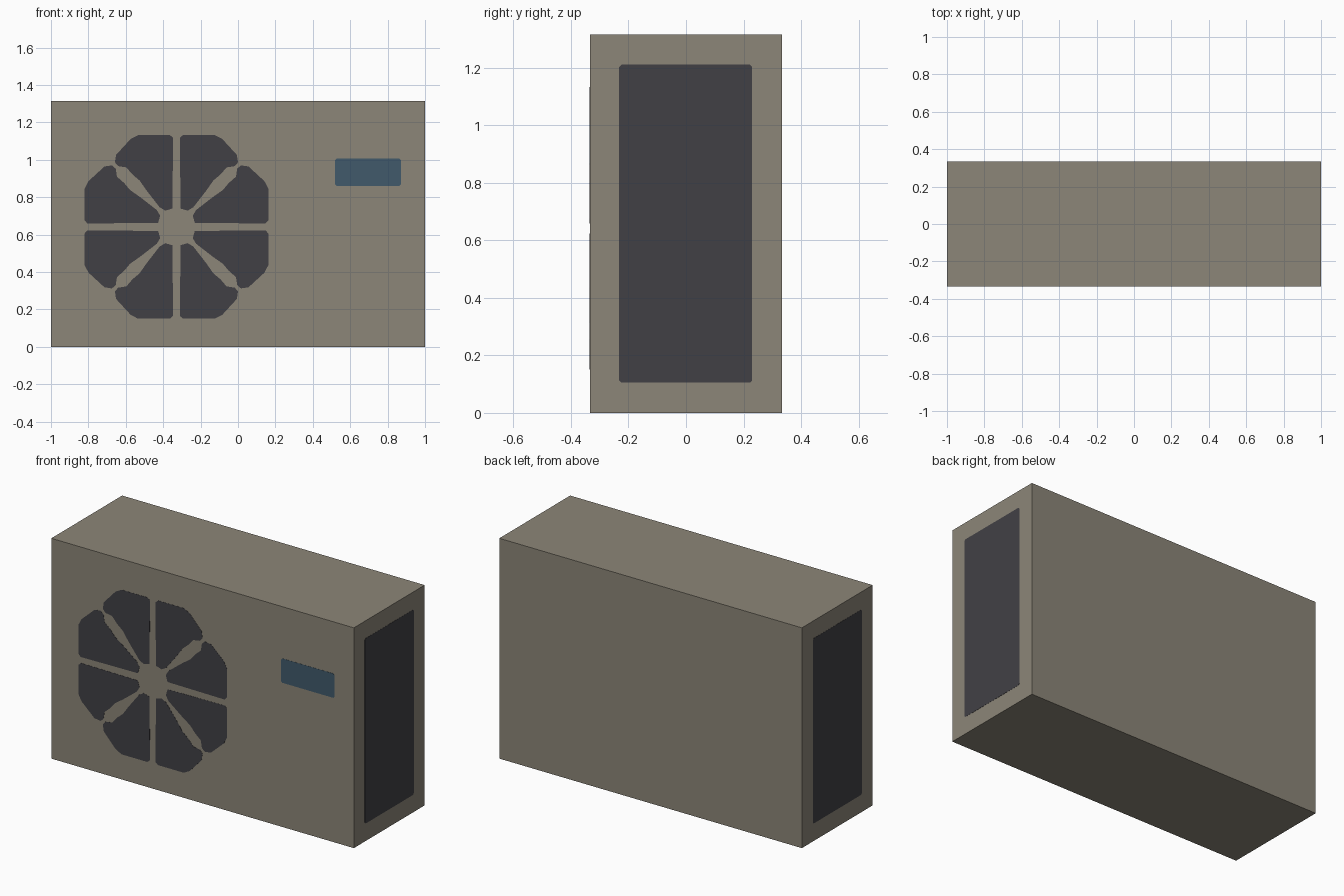
import bpy, bmesh
from mathutils import Vector

if "Cube" in bpy.data.objects:
    bpy.data.objects.remove(bpy.data.objects["Cube"])

HX, HY, H = 0.999, 0.334, 1.315   # body half length, half depth, height
T = 0.001                         # how far the plates stand proud


def material(name, rgb):
    m = bpy.data.materials.new(name)
    m.diffuse_color = (*rgb, 1.0)
    m.use_nodes = True
    m.node_tree.nodes["Principled BSDF"].inputs["Base Color"].default_value = m.diffuse_color
    return m


BEIGE = material("warm grey casing", (0.262, 0.238, 0.188))
DARK = material("dark vent", (0.053, 0.051, 0.060))
BLUE = material("blue grey panel", (0.053, 0.102, 0.147))


def finish(bm, name, mat):
    bmesh.ops.recalc_face_normals(bm, faces=bm.faces[:])
    me = bpy.data.meshes.new(name)
    bm.to_mesh(me)
    bm.free()
    me.materials.append(mat)
    ob = bpy.data.objects.new(name, me)
    bpy.context.collection.objects.link(ob)
    return ob


def plates(name, outlines, place, normal, mat):
    """Thin plates from 2D outlines; place maps (u, v) onto a body face."""
    bm = bmesh.new()
    for pts in outlines:
        face = bm.faces.new([bm.verts.new(place(u, v)) for u, v in pts])
        ext = bmesh.ops.extrude_face_region(bm, geom=[face], use_keep_orig=True)
        moved = [g for g in ext["geom"] if isinstance(g, bmesh.types.BMVert)]
        bmesh.ops.translate(bm, verts=moved, vec=Vector(normal) * T)
    return finish(bm, name, mat)


def rect(u0, u1, v0, v1, c=0.008):
    """Rectangle with tiny cut corners."""
    return [(u0 + c, v0), (u1 - c, v0), (u1, v0 + c), (u1, v1 - c),
            (u1 - c, v1), (u0 + c, v1), (u0, v1 - c), (u0, v0 + c)]


# casing
bm = bmesh.new()
bmesh.ops.create_cube(bm, size=1)
for v in bm.verts:
    v.co = (v.co.x * 2 * HX, v.co.y * 2 * HY, (v.co.z + 0.5) * H)
finish(bm, "casing", BEIGE)

# fan openings: one blade outline, mirrored across both axes and the diagonal
BLADE = [(.018, .476), (.035, .491), (.205, .491), (.245, .470), (.323, .385),
         (.329, .345), (.312, .325), (.268, .318), (.235, .280), (.197, .248),
         (.160, .195), (.090, .105), (.060, .087), (.022, .098)]
CX, CZ = -0.329, 0.641
blades = []
for swap in (False, True):
    for sx in (1, -1):
        for sz in (1, -1):
            pts = [(b, a) if swap else (a, b) for a, b in BLADE]
            blades.append([(CX + sx * a, CZ + sz * b) for a, b in pts])


def front(u, v):
    return (u, -HY, v)


plates("fan_openings", blades, front, (0, -1, 0), DARK)

# control panel
plates("control_panel", [rect(0.519, 0.871, 0.861, 1.006)], front, (0, -1, 0), BLUE)

# side vents
for side, label in ((1, "right"), (-1, "left")):
    plates(label + "_vent", [rect(-0.232, 0.230, 0.105, 1.21)],
           lambda u, v: (side * HX, u, v), (side, 0, 0), DARK)
